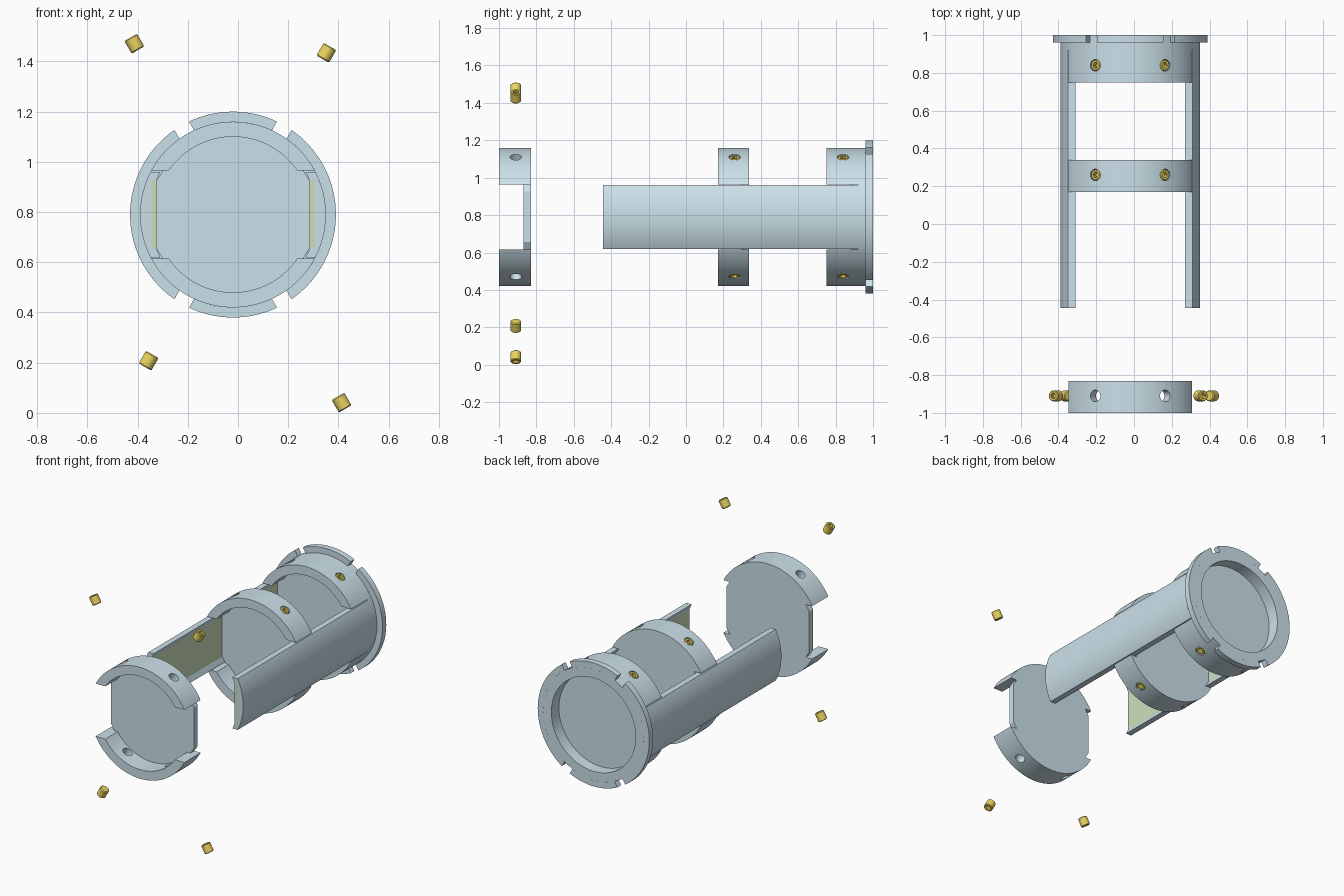
import bpy, bmesh
from math import sin, cos, asin, pi, radians, degrees
from mathutils import Vector, Matrix

if "Cube" in bpy.data.objects:
    bpy.data.objects.remove(bpy.data.objects["Cube"])

CX, CZ = -0.02, 0.79              # long axis of the tube, running along y
RO, RI, RF = 0.37, 0.31, 0.41     # tube outer, bore, flange radius
HOLE_ANGLES = [60, 120, 240, 300]


def material(name, rgb):
    m = bpy.data.materials.new(name)
    m.diffuse_color = (*rgb, 1)
    m.use_nodes = True
    m.node_tree.nodes["Principled BSDF"].inputs["Base Color"].default_value = m.diffuse_color
    return m


BLUE = material("steel_blue", (0.60, 0.75, 0.82))
GOLD = material("brass", (0.83, 0.66, 0.12))
GREEN = material("pale_green", (0.62, 0.74, 0.50))


def finish(bm, name, mat):
    bmesh.ops.recalc_face_normals(bm, faces=bm.faces)
    me = bpy.data.meshes.new(name)
    bm.to_mesh(me)
    bm.free()
    ob = bpy.data.objects.new(name, me)
    bpy.context.collection.objects.link(ob)
    me.materials.append(mat)
    return ob


def smooth(ob):
    bpy.ops.object.select_all(action='DESELECT')
    ob.select_set(True)
    bpy.context.view_layer.objects.active = ob
    bpy.ops.object.shade_smooth_by_angle(angle=radians(30))


def arc(r, a0, a1, n=48):
    return [(r * cos(a0 + (a1 - a0) * i / n), r * sin(a0 + (a1 - a0) * i / n))
            for i in range(n + 1)]


def turn(pts, a):
    return [(x * cos(a) - z * sin(a), x * sin(a) + z * cos(a)) for x, z in pts]


def prism(name, pts, y0, y1, mat=BLUE):
    """Extrude an axis-centred x/z outline along y."""
    bm = bmesh.new()
    a, b = [[bm.verts.new((CX + x, y, CZ + z)) for x, z in pts] for y in (y0, y1)]
    bm.faces.new(a)
    bm.faces.new(b[::-1])
    for i in range(len(pts)):
        j = (i + 1) % len(pts)
        bm.faces.new((a[i], a[j], b[j], b[i]))
    ob = finish(bm, name, mat)
    smooth(ob)
    return ob


def loft(bm, rings, closed):
    vs = [[bm.verts.new(p) for p in r] for r in rings]
    n = len(vs[0])
    for k in range(len(vs) if closed else len(vs) - 1):
        a, b = vs[k], vs[(k + 1) % len(vs)]
        for i in range(n):
            bm.faces.new((a[i], a[(i + 1) % n], b[(i + 1) % n], b[i]))
    if not closed:
        bm.faces.new(vs[0])
        bm.faces.new(vs[-1])


def radial(deg, r, y):
    """Matrix with local z pointing outward from the tube axis."""
    d = Vector((cos(radians(deg)), 0, sin(radians(deg))))
    return Matrix.Translation(Vector((CX, y, CZ)) + d * r) @ d.to_track_quat('Z', 'Y').to_matrix().to_4x4()


def drill(ob, y, angles):
    bm = bmesh.new()
    for a in angles:
        bmesh.ops.create_cone(bm, cap_ends=True, segments=32, radius1=0.031, radius2=0.031,
                              depth=0.2, matrix=radial(a, 0.34, y))
    cut = finish(bm, "hole_cutter", BLUE)
    cut.hide_render = True
    mod = ob.modifiers.new("holes", 'BOOLEAN')
    mod.operation, mod.solver, mod.object = 'DIFFERENCE', 'EXACT', cut
    bpy.context.view_layer.objects.active = ob
    bpy.ops.object.modifier_apply(modifier="holes")
    bpy.data.objects.remove(cut)
    smooth(ob)


def set_screw(name, deg, r, y):
    """Short headless screw with a hex socket in its outer end."""
    n, R, h = 24, 0.029, 0.029
    ang = [2 * pi * i / n for i in range(n)]
    hexr = [0.014 / cos(radians((degrees(a) + 30) % 60 - 30)) for a in ang]
    rows = [([R - .005] * n, -h), ([R] * n, -h + .005), ([R] * n, h - .004),
            ([R - .004] * n, h), (hexr, h), (hexr, h - 0.03)]
    bm = bmesh.new()
    loft(bm, [[(q * cos(a), q * sin(a), z) for q, a in zip(rr, ang)] for rr, z in rows], False)
    bm.transform(radial(deg, r, y))
    smooth(finish(bm, name, GOLD))


# drilled clamp arcs and the bulkhead plate of each ring
def ring(name, y0, y1):
    yc = y0 + 0.09
    ao, ai = asin(0.175 / RO), asin(0.175 / RI)
    outline = arc(RO, ao, pi - ao) + arc(RI, pi - ai, ai)
    for part, rot, holes in (("top", 0, (60, 120)), ("bottom", pi, (240, 300))):
        drill(prism(f"{name}_{part}_arc", turn(outline, rot), y0, y1), yc, holes)
    side = [(0.28, -0.175), (0.305, -0.135), (0.305, 0.135), (0.28, 0.175)]
    half = side + arc(RI, ai, pi - ai)
    plate = half + [(-x, -z) for x, z in side] + arc(RI, pi + ai, 2 * pi - ai)
    prism(f"{name}_plate", plate, y1 - 0.04, y1)
    return yc


loose_y = ring("front_ring", -1.0, -0.83)
fixed = [ring("middle_ring", 0.17, 0.338), ring("rear_ring", 0.75, 0.92)]

# side rails with an inset flat panel
ar = asin(0.17 / RO)
rail = arc(RO, -ar, ar) + [(0.29, 0.17), (0.305, 0.136), (0.325, 0.136),
                           (0.325, -0.136), (0.305, -0.136), (0.29, -0.17)]
panel = [(0.305, -0.136), (0.325, -0.136), (0.325, 0.136), (0.305, 0.136)]
for side, rot in (("right", 0), ("left", pi)):
    prism(f"{side}_rail", turn(rail, rot), -0.445, 0.92)
    prism(f"{side}_rail_panel", turn(panel, rot), -0.445, 0.92, GREEN)

# open end collar
bm = bmesh.new()
loft(bm, [[(CX + r * cos(2 * pi * i / 96), y, CZ + r * sin(2 * pi * i / 96)) for i in range(96)]
          for r, y in ((RI, 0.92), (RO, 0.92), (RO, 1.0), (RI, 1.0))], True)
smooth(finish(bm, "end_collar", BLUE))

# flange segments separated by four notches
bo, bi = asin(0.0335 / RF), asin(0.0335 / RO)
for name, d0, d1 in (("right", -60, 60), ("top", 60, 120), ("left", 120, 240), ("bottom", 240, 300)):
    a, b = radians(d0), radians(d1)
    prism(f"flange_{name}", arc(RF, a + bo, b - bo) + arc(RO, b - bi, a + bi), 0.96, 1.0)

# screws seated in the two attached rings
for label, y in zip(("middle", "rear"), fixed):
    for i, deg in enumerate(HOLE_ANGLES):
        set_screw(f"{label}_set_screw_{i + 1}", deg, 0.338, y)

# loose screws floating outside the front ring
for i, (deg, r) in enumerate(zip(HOLE_ANGLES, (0.744, 0.786, 0.672, 0.865))):
    set_screw(f"loose_set_screw_{i + 1}", deg, r, loose_y)
